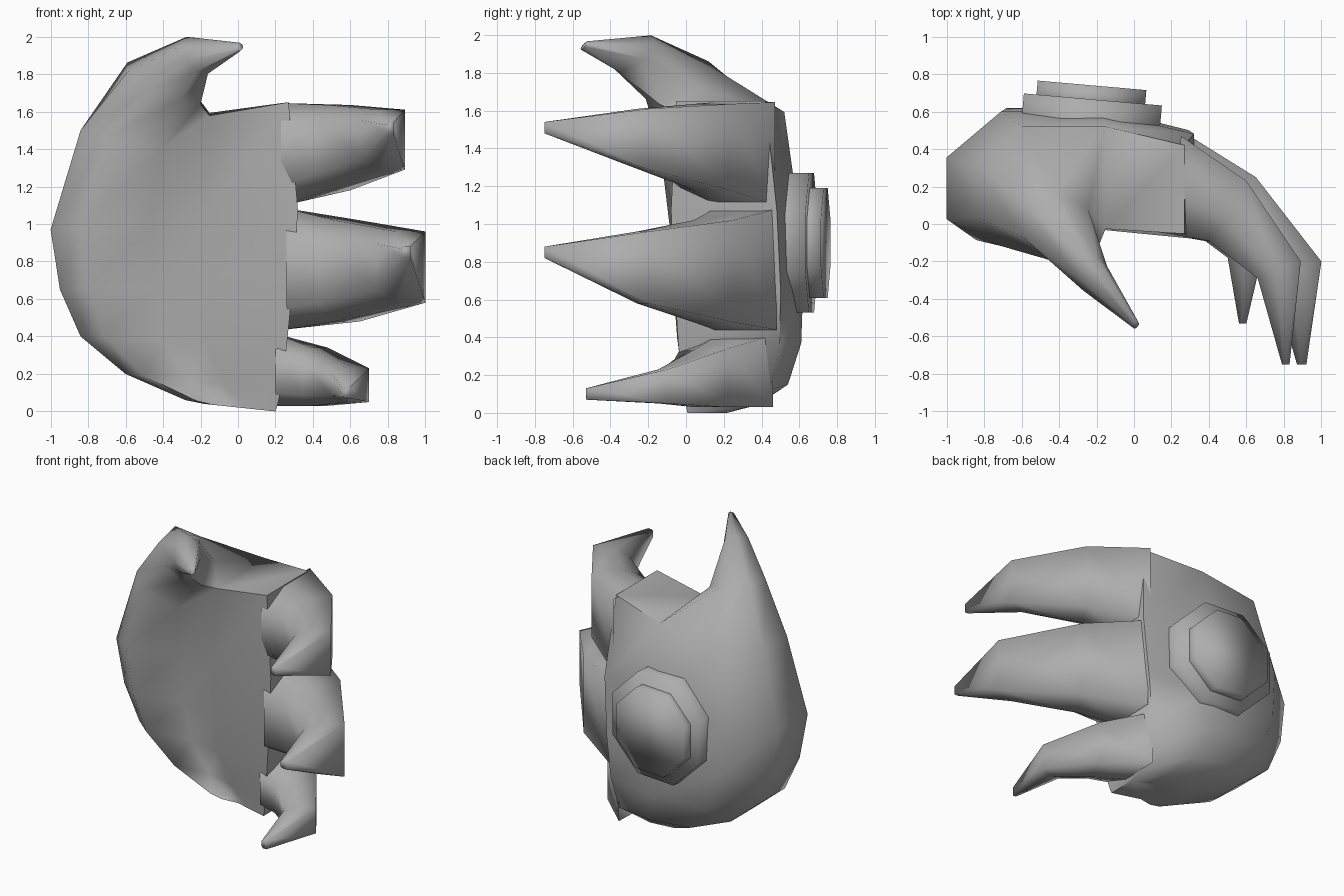
import bpy, bmesh, math
from mathutils import Vector, Matrix

if "Cube" in bpy.data.objects:
    bpy.data.objects.remove(bpy.data.objects["Cube"])

grey = bpy.data.materials.new("dark_grey")
grey.diffuse_color = (.42, .42, .42, 1)
grey.use_nodes = True
grey.node_tree.nodes["Principled BSDF"].inputs["Base Color"].default_value = grey.diffuse_color


def finish(name, bm, angle):
    bmesh.ops.recalc_face_normals(bm, faces=bm.faces)
    mesh = bpy.data.meshes.new(name)
    bm.to_mesh(mesh)
    bm.free()
    mesh.materials.append(grey)
    obj = bpy.data.objects.new(name, mesh)
    bpy.context.collection.objects.link(obj)
    bpy.ops.object.select_all(action='DESELECT')
    obj.select_set(True)
    bpy.context.view_layer.objects.active = obj
    bpy.ops.object.shade_smooth_by_angle(angle=math.radians(angle))
    return obj


def bridge(bm, a, b):
    n = len(a)
    for i in range(n):
        j = (i + 1) % n
        bm.faces.new((a[i], a[j], b[j], b[i]))


def loft(bm, rings):
    loops = [[bm.verts.new(p) for p in r] for r in rings]
    for a, b in zip(loops, loops[1:]):
        bridge(bm, a, b)
    return loops


def lerp(a, b, t):
    return a + (b - a) * t


# Palm: stacked slices sharing one outline (u across, v front to back,
# and how far the thumb root swells forward and down)
OUTLINE = [(.62, 1, 0), (.22, 1, 0), (0, .65, 0), (0, .18, 0), (.12, .02, .4),
           (.4, .14, 1), (.62, .1, .1), (1, .03, 0), (1, .83, 0)]
# z left, z right, x left, x right, y front, y back, thumb swell
SLICES = [(.04, 0, -.18, .2, 0, .26, 0),
          (.06, .03, -.28, .21, -.01, .38, 0),
          (.2, .12, -.6, .23, -.03, .54, 0),
          (.4, .35, -.84, .26, -.06, .61, 0),
          (.65, .65, -.95, .29, -.08, .62, 0),
          (.97, 1.07, -1, .32, -.1, .6, 0),
          (1.5, 1.65, -.84, .27, -.07, .52, .15)]
bm = bmesh.new()
palm = loft(bm, [[(lerp(xl, xr, u), lerp(yf, yb, v) - s * b, lerp(zl, zr, u) - s * b)
                  for u, v, s in OUTLINE] for zl, zr, xl, xr, yf, yb, b in SLICES])
bm.faces.new(palm[0])
top = palm[-1]
bm.faces.new(top[6:] + top[:1])

# Thumb: grows out of the left part of the top slice
ANGLES = [math.radians(a) for a in (225, 275, 330, 390, 435, 475, 515)]
# centre, outward radius, forward radius
THUMB = [((-.4, -.02, 1.75), (-.22, .05, .1), (0, -.19, -.05)),
         ((-.22, -.27, 1.9), (-.08, .04, .085), (-.03, -.1, -.05)),
         ((.01, -.54, 1.945), (-.01, .01, .02), (-.015, -.015, -.01))]
rings = []
for c, o, f in THUMB:
    c, o, f = Vector(c), Vector(o), Vector(f)
    rings.append([c + o * math.cos(a) + f * math.sin(a) for a in ANGLES])
thumb = loft(bm, rings)
bridge(bm, top[:7], thumb[0])
bm.faces.new(thumb[-1])
finish("palm_and_thumb", bm, 75)

# Fingers: broad flat back, rounded inside, tapering to a hooked claw
SECTION = [(0, 0), (0, 1), (.6, 1), (1, .82), (1, .18), (.6, 0)]


def finger(name, stations):
    """Stations: outer x, outer y, inner x, inner y, z low, z high."""
    fb = bmesh.new()
    loops = loft(fb, [[(lerp(ox, ix, s), lerp(oy, iy, s), lerp(z0, z1, w))
                       for s, w in SECTION] for ox, oy, ix, iy, z0, z1 in stations])
    fb.faces.new(loops[-1])
    finish(name, fb, 120)


finger("upper_finger", [(.25, .47, .23, -.06, 1.1, 1.645),
                        (.6, .23, .4, -.09, 1.18, 1.635),
                        (.89, -.2, .66, -.29, 1.29, 1.61),
                        (.83, -.75, .79, -.75, 1.48, 1.54)])
finger("middle_finger", [(.28, .48, .26, -.07, .44, 1.08),
                         (.65, .25, .43, -.1, .48, 1.02),
                         (1, -.2, .74, -.3, .58, .96),
                         (.92, -.75, .87, -.75, .82, .88)])
finger("lower_finger", [(.22, .46, .2, -.03, .03, .41),
                        (.48, .22, .34, -.06, .03, .34),
                        (.7, -.1, .5, -.18, .05, .23),
                        (.6, -.53, .56, -.53, .07, .13)])

# Wrist joint: two stepped octagonal discs on the back of the hand
for name, radius, y0, y1 in (("wrist_collar", .4, .42, .665),
                             ("wrist_plug", .315, .6, .74)):
    kb = bmesh.new()
    matrix = (Matrix.Translation((-.23, (y0 + y1) / 2, .9))
              @ Matrix.Rotation(math.radians(-5), 4, 'Z')
              @ Matrix.Rotation(math.radians(90), 4, 'X')
              @ Matrix.Rotation(math.radians(22.5), 4, 'Z'))
    bmesh.ops.create_cone(kb, cap_ends=True, segments=8, radius1=radius,
                          radius2=radius, depth=y1 - y0, matrix=matrix)
    finish(name, kb, 120)
